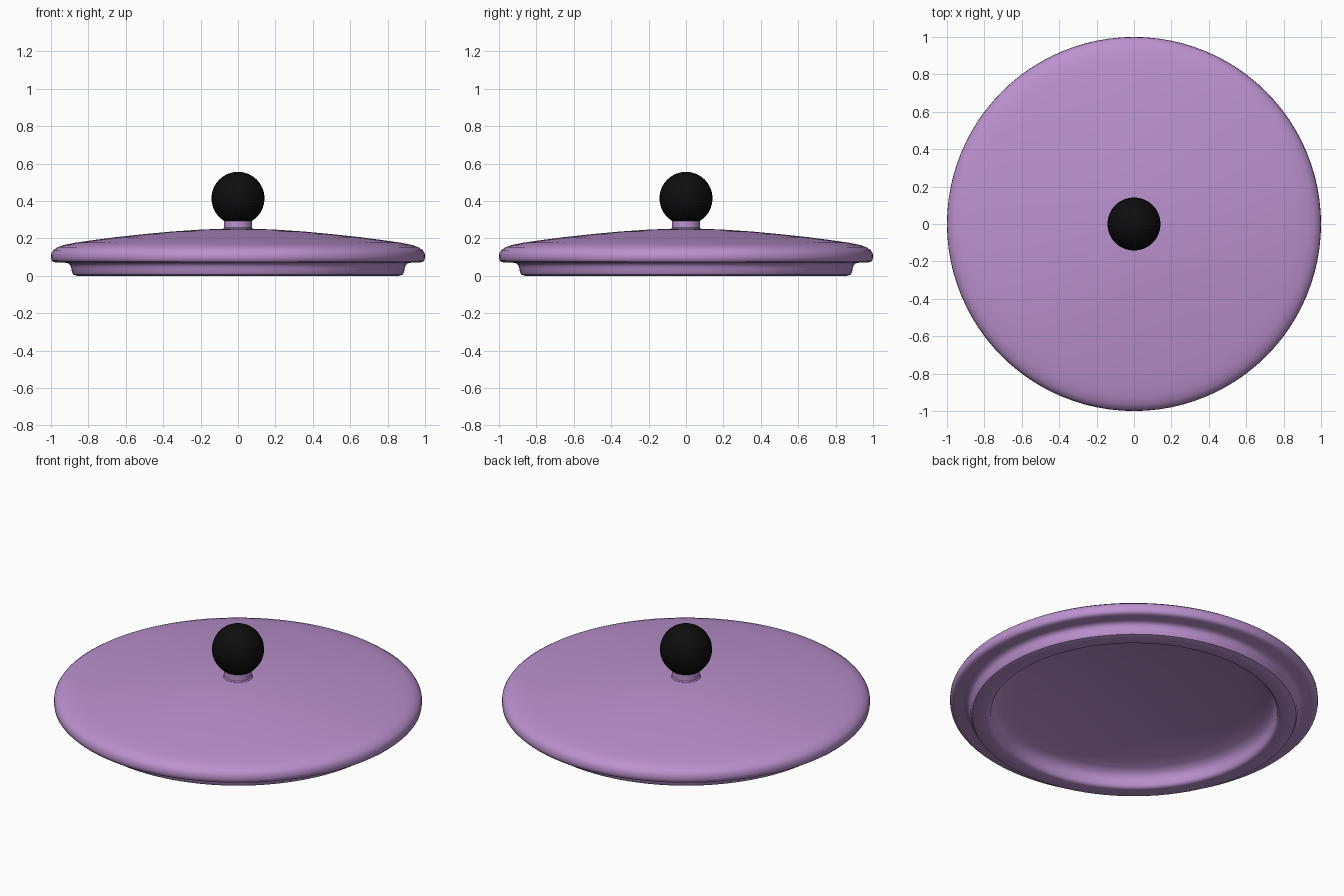
import bpy, bmesh, math

if "Cube" in bpy.data.objects:
    bpy.data.objects.remove(bpy.data.objects["Cube"])


def material(name, rgb):
    m = bpy.data.materials.new(name)
    m.diffuse_color = (*rgb, 1)
    m.use_nodes = True
    m.node_tree.nodes["Principled BSDF"].inputs["Base Color"].default_value = m.diffuse_color
    return m


def lathe(name, profile, mat, steps=96):
    """Spin an (r, z) profile around the z axis."""
    bm = bmesh.new()
    verts = [bm.verts.new((r, 0, z)) for r, z in profile]
    edges = [bm.edges.new(pair) for pair in zip(verts, verts[1:])]
    bmesh.ops.spin(bm, geom=verts + edges, cent=(0, 0, 0), axis=(0, 0, 1),
                   angle=math.tau, steps=steps, use_merge=False)
    bmesh.ops.remove_doubles(bm, verts=bm.verts, dist=0.0005)
    bmesh.ops.recalc_face_normals(bm, faces=bm.faces)
    me = bpy.data.meshes.new(name)
    bm.to_mesh(me)
    bm.free()
    me.materials.append(mat)
    ob = bpy.data.objects.new(name, me)
    bpy.context.collection.objects.link(ob)
    smooth(ob)
    return ob


def smooth(ob):
    bpy.ops.object.select_all(action='DESELECT')
    ob.select_set(True)
    bpy.context.view_layer.objects.active = ob
    bpy.ops.object.shade_smooth_by_angle(angle=math.radians(40))


lilac = material("lilac enamel", (0.50, 0.285, 0.62))
black = material("black knob", (0.004, 0.004, 0.004))

# Lid shell: domed top, rounded brim, inset flange, hollow underside
lathe("lid", [
    (0, 0.252), (0.1, 0.251), (0.2, 0.247), (0.35, 0.237), (0.5, 0.223),
    (0.65, 0.207), (0.78, 0.19), (0.87, 0.177), (0.93, 0.165),
    (0.965, 0.153), (0.988, 0.137), (0.998, 0.12), (1.0, 0.1),
    (0.997, 0.083), (0.988, 0.074), (0.97, 0.071), (0.925, 0.07),
    (0.906, 0.066), (0.896, 0.055), (0.891, 0.04), (0.888, 0.02),
    (0.88, 0.006), (0.86, 0.0), (0.80, 0.0), (0.786, 0.004),
    (0.778, 0.015), (0.774, 0.04), (0.768, 0.06), (0.752, 0.08),
    (0.72, 0.095), (0.65, 0.11), (0.5, 0.135), (0.35, 0.152),
    (0.2, 0.163), (0, 0.168)], lilac)

# Short neck between lid and knob
lathe("knob_neck", [(0, 0.24), (0.08, 0.24), (0.08, 0.252), (0.075, 0.257),
                    (0.075, 0.302), (0, 0.302)], lilac, 48)

# Round knob
bpy.ops.mesh.primitive_uv_sphere_add(segments=32, ring_count=16, radius=0.142,
                                     location=(0, 0, 0.414))
knob = bpy.context.object
knob.name = "knob"
knob.data.materials.append(black)
smooth(knob)
